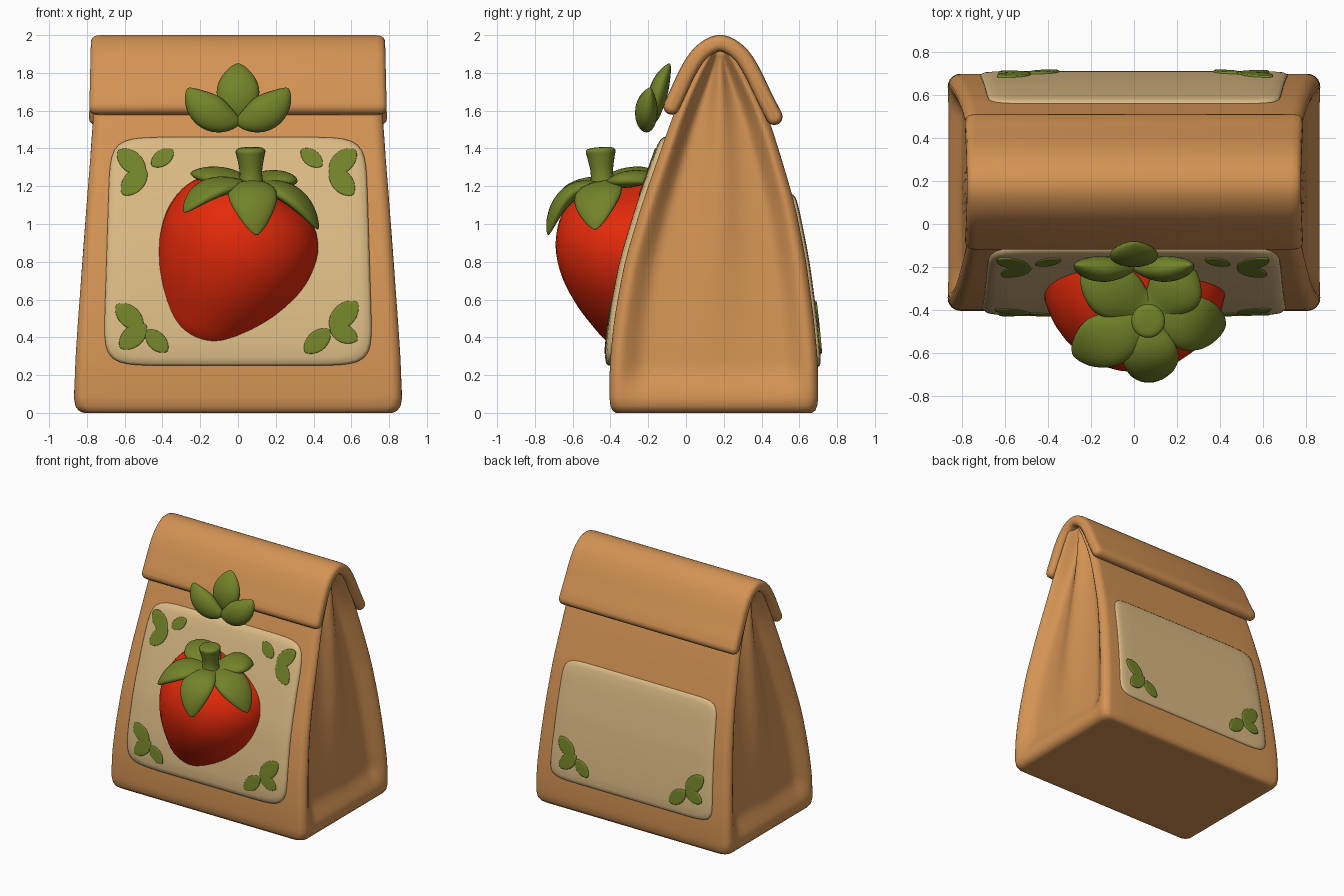
import bpy, bmesh
from math import sin, cos, pi, sqrt, exp, radians
from mathutils import Vector

cube = bpy.data.objects.get("Cube")
if cube:
    bpy.data.objects.remove(cube, do_unlink=True)


def material(name, color):
    m = bpy.data.materials.new(name)
    m.diffuse_color = (*color, 1)
    m.use_nodes = True
    m.node_tree.nodes["Principled BSDF"].inputs["Base Color"].default_value = (*color, 1)
    return m


PAPER = material("kraft_paper", (0.65, 0.29, 0.088))
CREAM = material("cream_label", (0.70, 0.49, 0.23))
RED = material("berry_red", (0.78, 0.023, 0.003))
GREEN = material("leaf_green", (0.17, 0.225, 0.022))


def loft(name, rings, mat):
    """Skin a list of equal-length closed rings and cap both ends."""
    bm = bmesh.new()
    vs = [[bm.verts.new(p) for p in ring] for ring in rings]
    n = len(vs[0])
    for a, b in zip(vs, vs[1:]):
        for i in range(n):
            bm.faces.new((a[i], a[(i + 1) % n], b[(i + 1) % n], b[i]))
    bm.faces.new(vs[0])
    bm.faces.new(vs[-1])
    bmesh.ops.recalc_face_normals(bm, faces=bm.faces)
    mesh = bpy.data.meshes.new(name)
    bm.to_mesh(mesh)
    bm.free()
    mesh.shade_smooth()
    mesh.materials.append(mat)
    obj = bpy.data.objects.new(name, mesh)
    bpy.context.collection.objects.link(obj)


def chaikin(pts, times=2):
    """Round off a polyline, keeping its ends."""
    pts = [Vector(p) for p in pts]
    for _ in range(times):
        mid = [q for a, b in zip(pts, pts[1:]) for q in (a.lerp(b, 0.25), a.lerp(b, 0.75))]
        pts = [pts[0]] + mid[1:-1] + [pts[-1]]
    return pts


def smooth(t):
    t = min(1, max(0, t))
    return t * t * (3 - 2 * t)


# Bag shape: height, front y, back y, half width
BAG = [(0, -.405, .70, .87), (.25, -.405, .70, .866), (.5, -.38, .677, .85), (.8, -.325, .637, .828),
       (1.1, -.235, .578, .805), (1.4, -.13, .49, .783), (1.6, -.06, .423, .768),
       (1.8, .035, .325, .76), (1.9, .085, .275, .757), (1.95, .13, .23, .755)]


def bag_at(z, col):
    def lerp(h):
        h = min(BAG[-1][0], max(0, h))
        for a, b in zip(BAG, BAG[1:]):
            if h <= b[0]:
                return a[col] + (b[col] - a[col]) * (h - a[0]) / (b[0] - a[0])
    return sum(lerp(z + d) for d in (-.08, -.04, 0, .04, .08)) / 5


def bag_ring(z, shrink):
    yf, yb, hx = (bag_at(z, c) for c in (1, 2, 3))
    mid, half = (yf + yb) / 2, (yb - yf) / 2
    depth = 0.06 * smooth((z - 0.06) / 0.2) + 0.03 * z
    side = []
    for i in range(41):
        v = sin(pi / 2 * (i / 20 - 1))
        d = (1 - abs(v)) * half
        e = max(0, 1 - d / 0.06)
        x = hx - 0.06 * (1 - sqrt(max(0, 1 - e * e)))
        # folded gusset: sunken between the rims with a soft middle ridge
        x -= depth * smooth((d - 0.035) / (0.05 + 0.2 * half)) * (1 - 0.5 * exp(-(v / 0.25) ** 2) * smooth(z))
        side.append((x, v * half))
    edge = side[-1][0]
    back = [(edge * (1 - k / 6), half) for k in range(1, 12)]
    loop = side + back
    loop += [(-x, -y) for x, y in loop]
    return [(x * (1 - shrink), mid + y * (1 - shrink), z) for x, y in loop]


rows = [(0, .1), (0, .06), (.012, .03), (.035, .01), (.08, 0)]
rows += [(.08 + 1.85 * i / 44, 0) for i in range(1, 45)]
loft("paper_bag", [bag_ring(z, s) for z, s in rows], PAPER)

# Folded top: a thick sheet draped over the ridge
path = chaikin([(-.076, 1.622), (-.04, 1.70), (.015, 1.82), (.08, 1.915), (.18, 1.97),
                (.28, 1.915), (.345, 1.82), (.405, 1.69), (.468, 1.567)])


def flap_ring(x, half):
    outer, inner = [], []
    for i, p in enumerate(path):
        t = (path[min(i + 1, len(path) - 1)] - path[max(i - 1, 0)]).normalized()
        n = Vector((-t.y, t.x))
        outer.append(p + n * half)
        inner.append(p - n * half)
    ends = []
    for p, q in ((path[-1], path[-2]), (path[0], path[1])):
        t = (p - q).normalized()
        n = Vector((-t.y, t.x))
        ends.append([p + half * (n * cos(a) + t * sin(a)) for a in (pi * k / 6 for k in range(1, 6))])
    loop = outer + ends[0] + inner[::-1] + ends[1]
    return [(x * (1 + 0.03 * (2 - p.y)), p.x, p.y) for p in loop]


thick = [(.778, .012), (.773, .027), (.757, .04), (.73, .044)]
flap = [(-x, h) for x, h in thick] + [(0, .044)] + thick[::-1]
loft("folded_top", [flap_ring(x, h) for x, h in flap], PAPER)


def patch(name, mat, cx, cz, a, b, side, base, height, angle=0, power=2, point=0, taper=0):
    """Raised patch that follows the front (side -1) or back (side 1) of the bag."""
    square = [(-1 + k / 12, -1) for k in range(24)]
    for _ in range(3):
        square += [(-v, u) for u, v in square[-24:]]
    ca, sa = cos(radians(angle)), sin(radians(angle))
    rings = []
    for r, h in ((.04, 1), (.2, 1), (.4, 1), (.6, 1), (.8, 1), (.93, .95), (.98, .7), (1, .3), (1, -.6)):
        ring = []
        for u, v in square:
            s = r / (abs(u) ** power + abs(v) ** power) ** (1 / power)
            p, q = u * s * a, v * s * b * abs(v * s) ** point
            x, z = cx + p * ca - q * sa, cz + p * sa + q * ca
            x *= 1 + taper * (0.7 - z)
            y = bag_at(z, 1 if side < 0 else 2) + side * (base + height * h)
            ring.append((x, y, z))
        rings.append(ring)
    loft(name, rings, mat)


patch("front_label", CREAM, 0, .855, .70, .605, -1, 0, .03, power=10, taper=.045)
patch("back_label", CREAM, 0, .70, .70, .455, 1, 0, .018, power=13, taper=.07)

# Little sprigs in the label corners: x, z, angle, half length
top_sprigs = [(-.565, 1.33, -40, .092), (-.55, 1.225, 48, .092), (-.40, 1.35, 35, .07),
              (.555, 1.33, 42, .092), (.55, 1.225, -50, .092), (.39, 1.35, -38, .07)]
low_sprigs = [(-.575, .51, -42, .092), (-.555, .405, 42, .092), (-.43, .38, -45, .078),
              (.56, .515, 45, .1), (.56, .42, -25, .08), (.42, .38, 42, .088)]
for i, (x, z, ang, size) in enumerate(top_sprigs + low_sprigs):
    patch(f"front_sprig_{i}", GREEN, x, z, size, size * .6, -1, .029, .006, ang, point=.3)
for i, (x, z, ang, size) in enumerate(low_sprigs):
    patch(f"back_sprig_{i}", GREEN, -x, z, size, size * .6, 1, .018, .009, -ang, point=.3)


def revolve(name, profile, centre, axis, mat, sides=40):
    """Turn (radius, height) points about a tilted axis."""
    c, ax = Vector(centre), Vector(axis).normalized()
    u = ax.cross(Vector((0, 1, 0))).normalized()
    w = ax.cross(u)
    loft(name, [[c + ax * p.y + p.x * (u * cos(t) + w * sin(t))
                 for t in (2 * pi * k / sides for k in range(sides))]
                for p in chaikin(profile)], mat)


revolve("strawberry", [(.01, -.51), (.11, -.50), (.205, -.45), (.275, -.34), (.355, -.2), (.41, -.05),
                       (.43, .09), (.40, .24), (.31, .35), (.16, .40), (.01, .40)],
        (-.025, -.26, .82), (.42, -.08, .91), RED)
revolve("stem", [(.085, -.03), (.065, .03), (.057, .09), (.072, .17), (.082, .205), (.062, .22), (.01, .222)],
        (.07, -.44, 1.185), (-.02, -.06, 1), GREEN, 24)


def leaf(name, start, bend, tip, width, thick, up, base=.0):
    """Plump leaf swept along a bent path."""
    a, b, c = Vector(start), Vector(bend), Vector(tip)
    rings = []
    for i in range(21):
        t = .005 + .99 * (1 - cos(pi * i / 20)) / 2
        p = a * (1 - t) ** 2 + b * 2 * t * (1 - t) + c * t * t
        tan = ((b - a) * (1 - t) + (c - b) * t).normalized()
        side = tan.cross(Vector(up)).normalized()
        nrm = side.cross(tan)
        s = max(sin(pi * t) ** .65, base * sqrt(1 - t) if t < .5 else 0)
        rings.append([p + side * (width * s * cos(g)) + nrm * (thick * s * sin(g))
                      for g in (2 * pi * k / 20 for k in range(20))])
    loft(name, rings, GREEN)


# Calyx: five drooping leaves around the stem
root = (.07, -.42, 1.195)
calyx = [((.07, -.67, 1.24), (.10, -.73, .94)), ((.30, -.48, 1.23), (.425, -.48, .97)),
         ((.22, -.27, 1.27), (.29, -.22, 1.22)), ((-.10, -.30, 1.27), (-.25, -.24, 1.27)),
         ((-.14, -.56, 1.26), (-.285, -.61, 1.06))]
for i, (bend, tip) in enumerate(calyx):
    leaf(f"calyx_leaf_{i}", root, bend, tip, .13, .045, (0, -.15, 1), base=.7)

# Leaf trio on the folded top
leaf("trio_middle_leaf", (0, -.16, 1.54), (0, -.17, 1.70), (0, -.085, 1.85), .113, .05, (0, -1, 0))
for s, word in ((1, "left"), (-1, "right")):
    leaf(f"trio_{word}_leaf", (-.015 * s, -.2, 1.54), (.17 * s, -.225, 1.555), (.265 * s, -.19, 1.72),
         .095, .06, (0, -1, 0))
